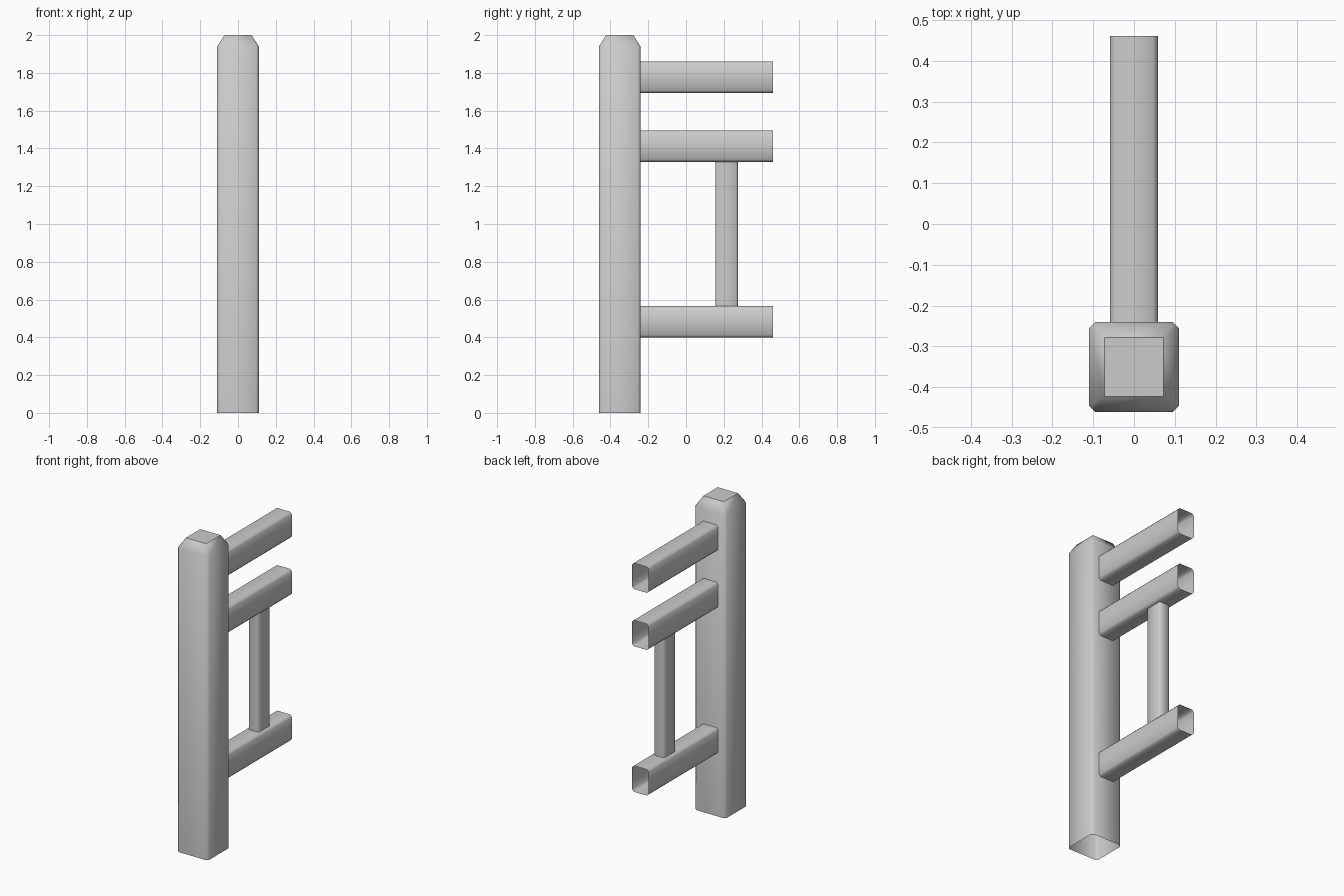
import bpy, math
from mathutils import Vector

if "Cube" in bpy.data.objects:
    bpy.data.objects.remove(bpy.data.objects["Cube"])


def section(hx, hy, c):
    """Rectangle outline with chamfered corners, counter-clockwise."""
    return [(hx, -hy + c), (hx, hy - c), (hx - c, hy), (-hx + c, hy),
            (-hx, hy - c), (-hx, -hy + c), (-hx + c, -hy), (hx - c, -hy)]


def make(name, verts, faces):
    mesh = bpy.data.meshes.new(name)
    mesh.from_pydata(verts, [], faces)
    mesh.update()
    obj = bpy.data.objects.new(name, mesh)
    bpy.context.collection.objects.link(obj)
    bpy.ops.object.select_all(action='DESELECT')
    bpy.context.view_layer.objects.active = obj
    obj.select_set(True)
    bpy.ops.object.shade_smooth_by_angle(angle=math.radians(50))
    return obj


def tube(name, outline, place, start, end):
    """Open-ended bar swept between two stations along its axis."""
    n = len(outline)
    verts = [place(u, v, t) for t in (start, end) for u, v in outline]
    faces = [(i, (i + 1) % n, n + (i + 1) % n, n + i) for i in range(n)]
    return make(name, verts, faces)


# Main post: chamfered shaft, open underneath, tapering to a square flat cap
POST_Y = -0.351
ring = section(0.11, 0.11, 0.014)
verts = [(x, POST_Y + y, z) for z in (0, 1.94) for x, y in ring]
t = 0.072
verts += [(x, POST_Y + y, 2.0) for x, y in ((t, -t), (t, t), (-t, t), (-t, -t))]
faces = [(i, (i + 1) % 8, 8 + (i + 1) % 8, 8 + i) for i in range(8)]
for k in range(4):
    a, b, c = 8 + 2 * k, 9 + 2 * k, 8 + (2 * k + 2) % 8
    top, nxt = 16 + k, 16 + (k + 1) % 4
    faces += [(a, b, nxt, top), (b, c, nxt)]
faces.append((16, 17, 18, 19))
make("main_post", verts, faces)

# Three horizontal hollow rails running back from the post
for name, z in (("bottom_rail", 0.482), ("middle_rail", 1.412), ("top_rail", 1.777)):
    tube(name, section(0.083, 0.059, 0.013),
         lambda u, v, s, z=z: (v, s, z + u), -0.243, 0.461)

# Baluster between the bottom and middle rails
tube("baluster", section(0.038, 0.06, 0.01),
     lambda u, v, s: (u, 0.215 + v, s), 0.563, 1.332)
